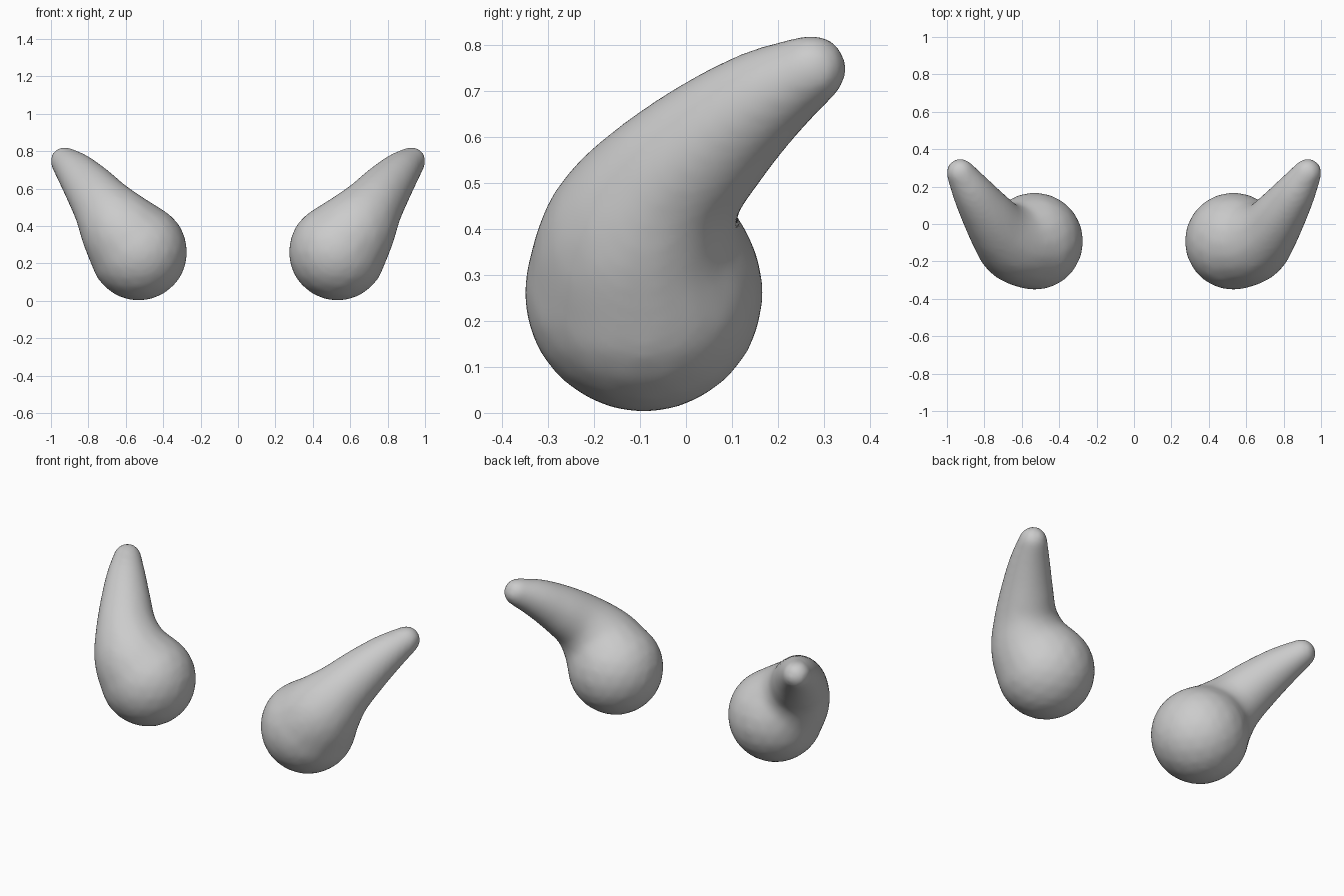
import bpy, bmesh
from mathutils import Matrix, Vector

if "Cube" in bpy.data.objects:
    bpy.data.objects.remove(bpy.data.objects["Cube"])

# Right horn: x, y, z, radius from the round base to the tip
PATH = [
    (0.532, -0.092, 0.262, 0.262),
    (0.622, -0.100, 0.370, 0.218),
    (0.708, -0.045, 0.488, 0.170),
    (0.785, 0.055, 0.592, 0.140),
    (0.860, 0.165, 0.682, 0.110),
    (0.928, 0.274, 0.748, 0.077),
]


def spline(points, steps):
    """Catmull-Rom samples through the points, radius included."""
    pts = [Vector(p) for p in points]
    pts = [2 * pts[0] - pts[1]] + pts + [2 * pts[-1] - pts[-2]]
    out = []
    for a, b, c, d in zip(pts, pts[1:], pts[2:], pts[3:]):
        for i in range(steps):
            t = i / steps
            out.append(0.5 * (2 * b + (c - a) * t
                              + (2 * a - 5 * b + 4 * c - d) * t * t
                              + (3 * b - a - 3 * c + d) * t ** 3))
    out.append(pts[-2])
    return out


# Overlapping balls along the bent axis
bm = bmesh.new()
for s in spline(PATH, 7):
    bmesh.ops.create_icosphere(bm, subdivisions=3, radius=s[3],
                               matrix=Matrix.Translation(s.xyz))
mesh = bpy.data.meshes.new("curved_horns")
bm.to_mesh(mesh)
bm.free()
horn = bpy.data.objects.new("curved_horns", mesh)
bpy.context.collection.objects.link(horn)

# Fuse into one skin, soften the joins, mirror to the left
remesh = horn.modifiers.new("fuse", 'REMESH')
remesh.mode = 'VOXEL'
remesh.voxel_size = 0.015
remesh.use_smooth_shade = True
smooth = horn.modifiers.new("soften", 'SMOOTH')
smooth.factor = 0.5
smooth.iterations = 14
mirror = horn.modifiers.new("mirror", 'MIRROR')
mirror.use_axis = (True, False, False)
mirror.use_mirror_merge = False
